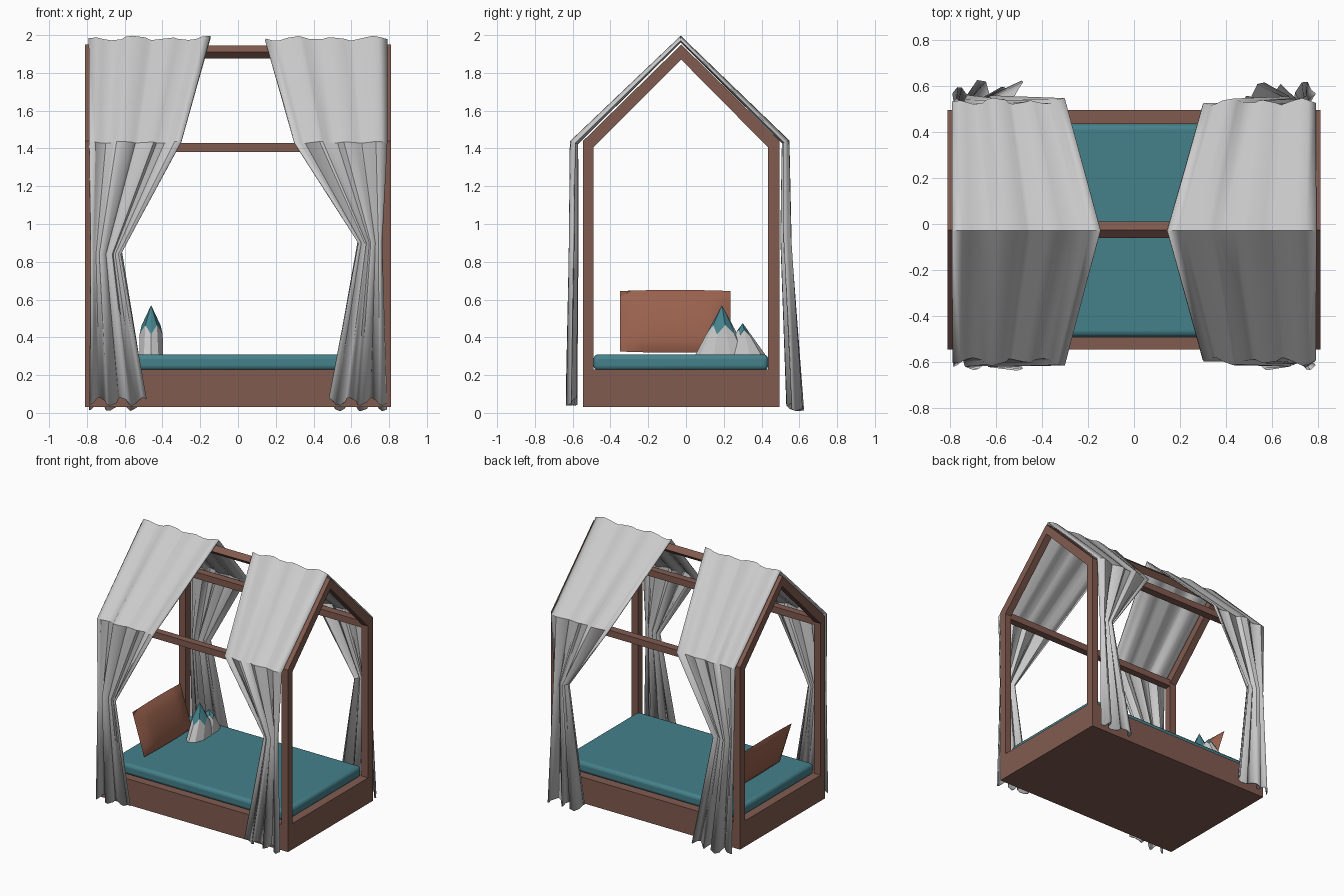
import bpy, bmesh, math
from mathutils import Matrix, Vector

if "Cube" in bpy.data.objects:
    bpy.data.objects.remove(bpy.data.objects["Cube"])


def material(name, rgb):
    m = bpy.data.materials.new(name)
    m.diffuse_color = (*rgb, 1)
    m.use_nodes = True
    m.node_tree.nodes["Principled BSDF"].inputs["Base Color"].default_value = m.diffuse_color
    return m


WOOD = material("wood", (0.22, 0.105, 0.08))
TEAL = material("teal", (0.06, 0.22, 0.26))
LEATHER = material("leather", (0.32, 0.12, 0.075))
CLOTH = material("cloth", (0.7, 0.7, 0.7))


def finish(name, bm, *mats):
    bmesh.ops.recalc_face_normals(bm, faces=bm.faces)
    me = bpy.data.meshes.new(name)
    bm.to_mesh(me)
    bm.free()
    ob = bpy.data.objects.new(name, me)
    bpy.context.collection.objects.link(ob)
    for m in mats:
        me.materials.append(m)
    return ob


def smooth(ob, deg=30):
    bpy.ops.object.select_all(action='DESELECT')
    ob.select_set(True)
    bpy.context.view_layer.objects.active = ob
    bpy.ops.object.shade_smooth_by_angle(angle=math.radians(deg))


def extrude_x(name, profile, x0, x1, mat):
    """Extrude a (y, z) outline from x0 to x1."""
    bm = bmesh.new()
    f = bm.faces.new([bm.verts.new((x0, y, z)) for y, z in profile])
    r = bmesh.ops.extrude_face_region(bm, geom=[f])
    vs = [g for g in r["geom"] if isinstance(g, bmesh.types.BMVert)]
    bmesh.ops.translate(bm, verts=vs, vec=(x1 - x0, 0, 0))
    return finish(name, bm, mat)


def rect(y0, y1, z0, z1):
    return [(y0, z0), (y1, z0), (y1, z1), (y0, z1)]


# bed base and house-shaped frame
extrude_x("bed_base", rect(-0.545, 0.495, 0.03, 0.23), -0.81, 0.81, WOOD)
gable = [(-0.545, 0.23), (-0.545, 1.44), (-0.025, 1.95), (0.495, 1.44), (0.495, 0.23),
         (0.435, 0.23), (0.435, 1.405), (-0.025, 1.87), (-0.49, 1.405), (-0.49, 0.23)]
for side, s in (("left", -1), ("right", 1)):
    extrude_x(side + "_gable", gable, s * 0.755, s * 0.81, WOOD)
extrude_x("front_eave_beam", rect(-0.545, -0.49, 1.38, 1.43), -0.756, 0.756, WOOD)
extrude_x("back_eave_beam", rect(0.435, 0.495, 1.38, 1.43), -0.756, 0.756, WOOD)
extrude_x("ridge_beam", [(-0.025, 1.945), (0.011, 1.91), (-0.025, 1.875), (-0.061, 1.91)],
          -0.756, 0.756, WOOD)

# mattress
mat = extrude_x("mattress", rect(-0.49, 0.435, 0.225, 0.31), -0.755, 0.755, TEAL)
b = mat.modifiers.new("round", 'BEVEL')
b.width, b.segments = 0.025, 3
smooth(mat)

# leaning cushion: two bulged grids sharing a pinched rim
bm = bmesh.new()
N = 10
for s in (-1, 1):
    g = [[None] * (N + 1) for _ in range(N + 1)]
    for i in range(N + 1):
        for j in range(N + 1):
            u, v = 2 * i / N - 1, 2 * j / N - 1
            puff = ((1 - u ** 4) * (1 - v ** 2)) ** 0.6
            x = -0.61 - 0.05 * v + s * 0.04 * puff
            g[i][j] = bm.verts.new((x, -0.057 + 0.293 * u, 0.485 + v * (0.16 + 0.006 * (1 - u * u))))
    for i in range(N):
        for j in range(N):
            bm.faces.new((g[i][j], g[i + 1][j], g[i + 1][j + 1], g[i][j + 1]))
bmesh.ops.remove_doubles(bm, verts=bm.verts, dist=1e-4)
smooth(finish("leaning_cushion", bm, LEATHER), 60)


# faceted mountain cushion: peaks with a zigzag coloured cap
def peak(name, yc, ry, rx, top, z_hi, z_lo):
    n = 10
    bm = bmesh.new()
    base, mid = [], []
    for k in range(n):
        a = 2 * math.pi * k / n
        z = z_hi if k % 2 == 0 else z_lo
        t = (top - z) / (top - 0.31)
        base.append(bm.verts.new((-0.46 + rx * math.sin(a), yc + ry * math.cos(a), 0.308)))
        mid.append(bm.verts.new((-0.46 + rx * (0.4 + t) * math.sin(a), yc + ry * t * math.cos(a), z)))
    tip = bm.verts.new((-0.46, yc, top))
    bm.faces.new(base)
    for k in range(n):
        m = (k + 1) % n
        bm.faces.new((base[k], base[m], mid[m], mid[k]))
        bm.faces.new((mid[k], mid[m], tip)).material_index = 1
    finish(name, bm, CLOTH, TEAL)


peak("mountain_cushion_tall", 0.19, 0.14, 0.065, 0.57, 0.465, 0.415)
peak("mountain_cushion_short", 0.30, 0.12, 0.06, 0.475, 0.44, 0.41)


# draped curtains: rows of (y, z, inner x, outer x, fold depth, fold direction)
def curtain(name, s, tie_in, tie_out, tie_z, phase):
    rows = [(-0.605, 0.06, 0.485, 0.785, 0.028, (-1, 0)),
            (-0.595, tie_z, tie_in, tie_out, 0.024, (-1, 0)),
            (-0.592, 1.43, 0.30, 0.788, 0.02, (-1, 0.3)),
            (-0.028, 1.978, 0.145, 0.79, 0.014, (0, 1)),
            (0.527, 1.435, 0.30, 0.788, 0.016, (1, 0.3)),
            (0.53, tie_z + 0.03, tie_in, tie_out, 0.026, (1, 0)),
            (0.58, 0.032, 0.485, 0.785, 0.045, (1, 0))]
    cols = 16
    bm = bmesh.new()
    grid = []
    for r, (y, z, xi, xo, amp, d) in enumerate(rows):
        line = []
        for c in range(cols + 1):
            u = c / cols
            a = 2 * math.pi * u
            w = 0.65 * math.sin(3.2 * a + phase + 0.25 * r) + 0.35 * math.sin(1.7 * a + 2 * phase)
            x = xi + (xo - xi) * (u + 0.03 * math.sin(5 * a) * math.sin(math.pi * u))
            hem = 0.022 * math.sin(2.6 * a + phase + r) if r in (0, 6) else 0
            line.append(bm.verts.new((s * x, y + d[0] * amp * w, z + d[1] * amp * w + hem)))
        grid.append(line)
    for p, q in zip(grid, grid[1:]):
        for c in range(cols):
            bm.faces.new((p[c], p[c + 1], q[c + 1], q[c]))
    ob = finish(name, bm)
    sol = ob.modifiers.new("thickness", 'SOLIDIFY')
    sol.thickness, sol.offset = 0.01, 0
    smooth(ob, 35)


curtain("left_curtain", -1, 0.62, 0.78, 0.84, 0.6)
curtain("right_curtain", 1, 0.64, 0.76, 0.90, 2.1)
